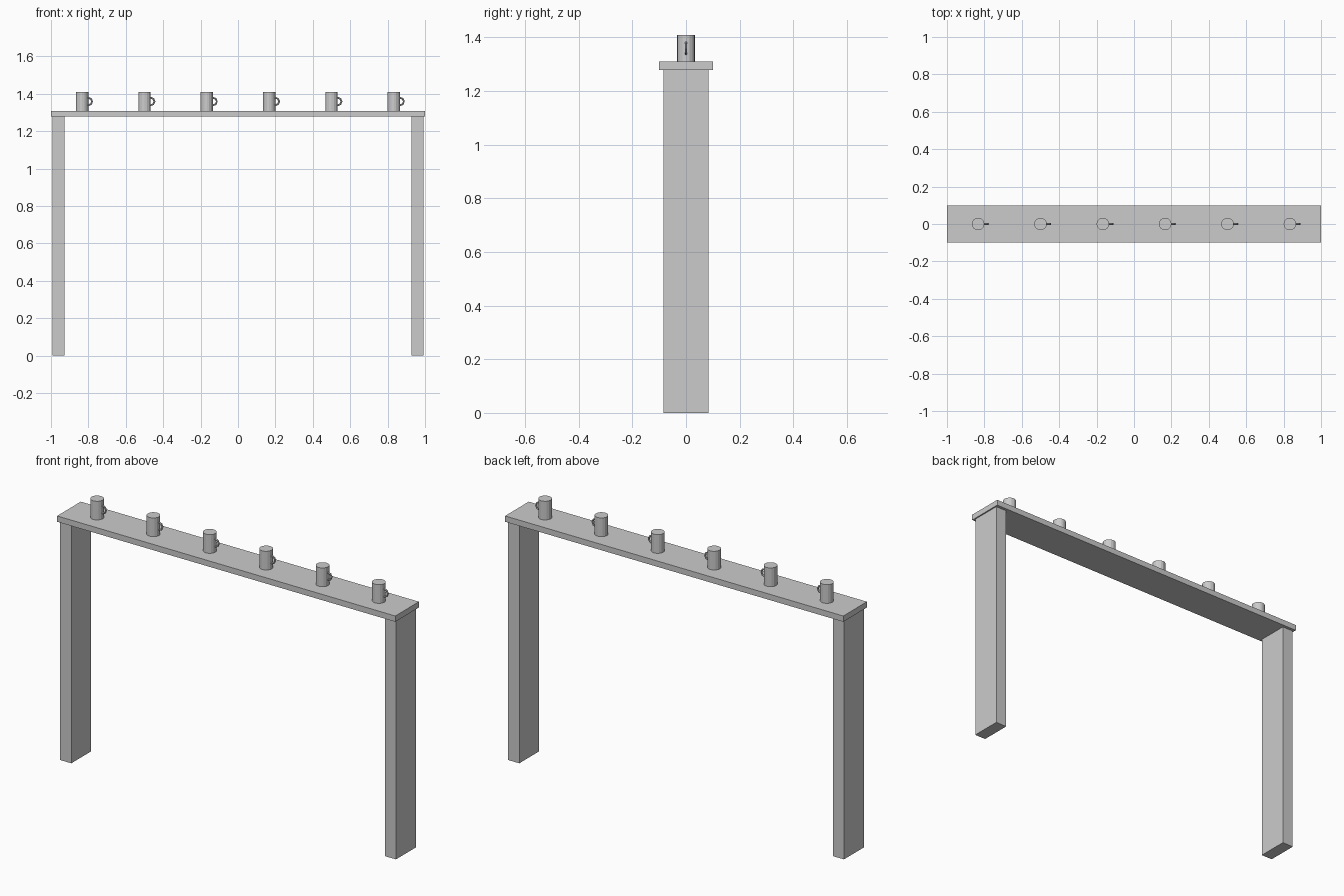
import bpy, math
from mathutils import Matrix

if "Cube" in bpy.data.objects:
    bpy.data.objects.remove(bpy.data.objects["Cube"])

grey = bpy.data.materials.new("plain grey")
grey.diffuse_color = (0.6, 0.6, 0.6, 1)
grey.use_nodes = True
grey.node_tree.nodes["Principled BSDF"].inputs["Base Color"].default_value = grey.diffuse_color


def finish(name):
    ob = bpy.context.object
    ob.name = name
    ob.data.materials.append(grey)
    return ob


def box(name, x0, x1, half_y, z0, z1):
    bpy.ops.mesh.primitive_cube_add(size=1)
    ob = finish(name)
    size = Matrix.Diagonal((x1 - x0, 2 * half_y, z1 - z0, 1))
    ob.data.transform(Matrix.Translation(((x0 + x1) / 2, 0, (z0 + z1) / 2)) @ size)
    return ob


TOP = 1.309
UNDER = 1.278

# long board and its two slab legs
box("counter_board", -1, 1, 0.1, UNDER, TOP)
box("left_leg", -0.993, -0.927, 0.084, 0, UNDER)
box("right_leg", 0.927, 0.993, 0.084, 0, UNDER)

# row of mugs, each with a ring handle on the +x side
for i in range(6):
    x = (i - 2.5) / 3
    bpy.ops.mesh.primitive_cylinder_add(vertices=16, radius=0.0333, depth=0.1,
                                        location=(x, 0, TOP + 0.05))
    finish(f"mug_body_{i + 1}")
    bpy.ops.mesh.primitive_torus_add(major_segments=8, minor_segments=6,
                                     major_radius=0.02, minor_radius=0.005,
                                     location=(x + 0.0333, 0, TOP + 0.05),
                                     rotation=(math.pi / 2, 0, 0))
    finish(f"mug_handle_{i + 1}")
